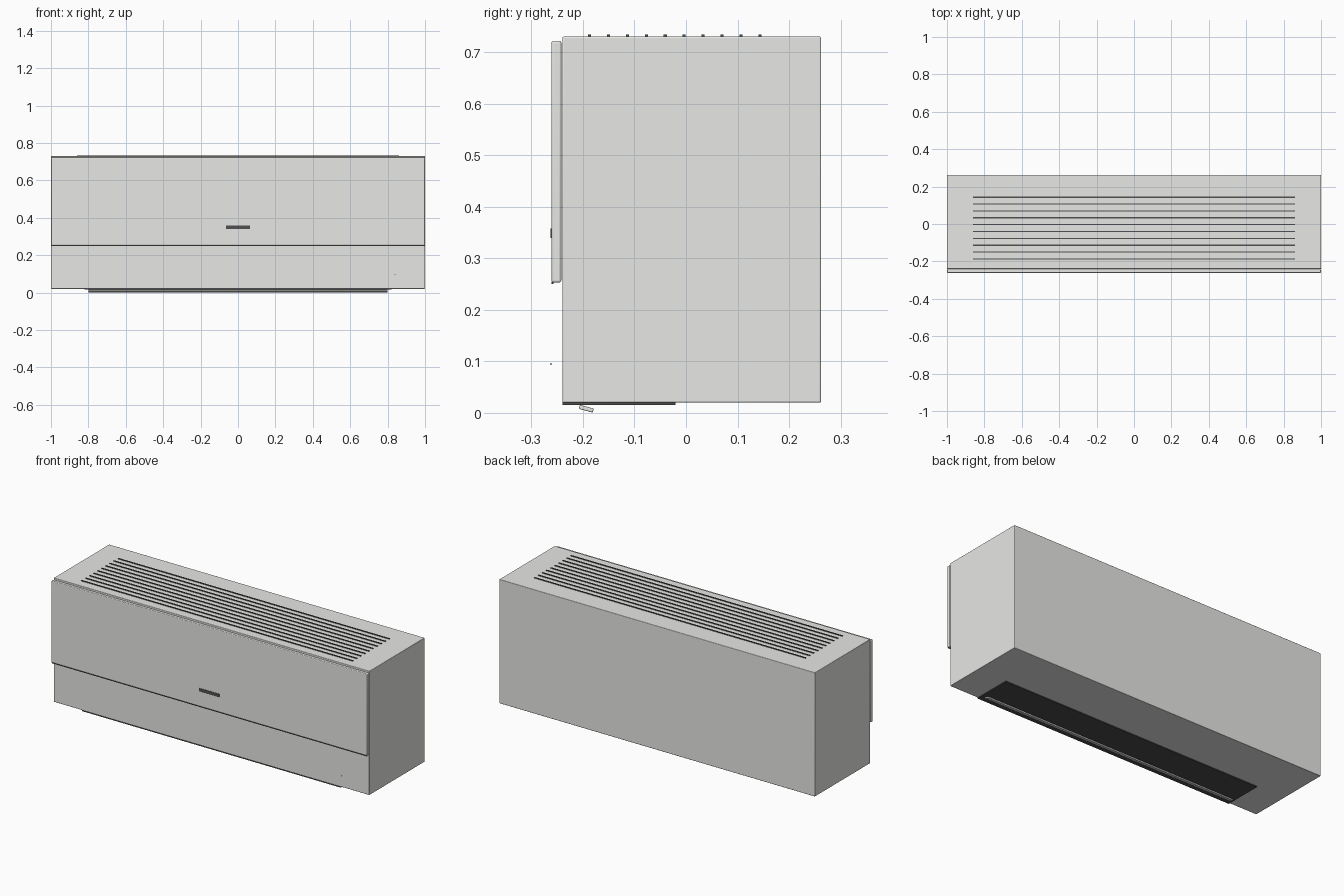
import bpy
import math

cube = bpy.data.objects.get("Cube")
if cube:
    bpy.data.objects.remove(cube, do_unlink=True)


def material(name, r, g, b):
    m = bpy.data.materials.new(name)
    m.use_nodes = True
    m.diffuse_color = (r, g, b, 1)
    m.node_tree.nodes["Principled BSDF"].inputs["Base Color"].default_value = (r, g, b, 1)
    return m


white = material("warm white plastic", 0.82, 0.82, 0.80)
dark = material("dark grey", 0.08, 0.08, 0.08)
black = material("vent black", 0.07, 0.07, 0.07)


def box(name, x, y, z, mat, bevel=0, tilt=0):
    """Box from (min, max) ranges, optionally rounded and tilted about x."""
    ranges = (x, y, z)
    bpy.ops.mesh.primitive_cube_add(size=1, location=[(a + b) / 2 for a, b in ranges])
    ob = bpy.context.object
    ob.name = name
    ob.scale = [b - a for a, b in ranges]
    bpy.ops.object.transform_apply(location=False, rotation=False, scale=True)
    ob.rotation_euler.x = math.radians(tilt)
    ob.data.materials.append(mat)
    if bevel:
        mod = ob.modifiers.new("rounded edges", "BEVEL")
        mod.width = bevel
        mod.segments = 3
        bpy.ops.object.shade_smooth_by_angle(angle=math.radians(35))
    return ob


# Main housing and the raised front cover
box("housing", (-1, 1), (-0.24, 0.262), (0.02, 0.73), white, 0.003)
box("front_panel", (-1, 1), (-0.261, -0.242), (0.253, 0.722), white, 0.004)
box("panel_seam", (-0.998, 0.998), (-0.261, -0.257), (0.25, 0.2535), dark)

# Intake slats on the top
for i in range(10):
    y = -0.187 + i * 0.0367
    box(f"top_slat_{i + 1}", (-0.86, 0.86), (y - 0.003, y + 0.003), (0.728, 0.734), dark)

# Air outlet underneath with its tilted flap
box("air_outlet", (-0.82, 0.82), (-0.24, -0.02), (0.015, 0.023), black)
box("outlet_flap", (-0.8, 0.8), (-0.2075, -0.1795), (0.0041, 0.0121), white, 0.002, tilt=-15)

# Display strip and indicator light
box("display", (-0.064, 0.064), (-0.2625, -0.258), (0.339, 0.358), dark)
bpy.ops.mesh.primitive_cylinder_add(vertices=16, radius=0.002, depth=0.002,
                                    location=(0.84, -0.2615, 0.095),
                                    rotation=(math.pi / 2, 0, 0))
light = bpy.context.object
light.name = "indicator_light"
light.data.materials.append(dark)
